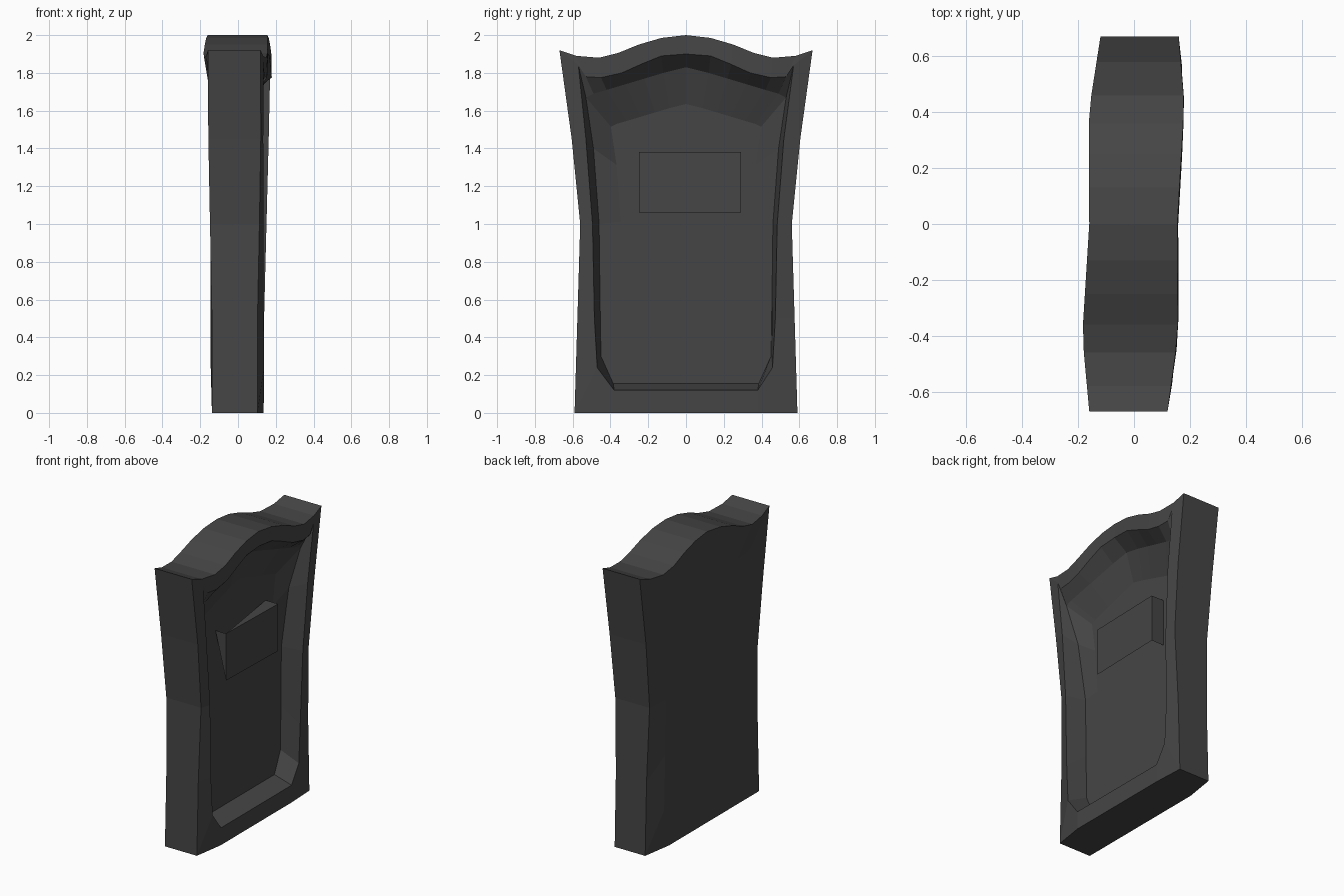
import bpy, bmesh

if "Cube" in bpy.data.objects:
    bpy.data.objects.remove(bpy.data.objects["Cube"])

stone = bpy.data.materials.new("dark_stone")
stone.diffuse_color = (0.06, 0.06, 0.06, 1)
stone.use_nodes = True
stone.node_tree.nodes["Principled BSDF"].inputs["Base Color"].default_value = stone.diffuse_color

# Half profiles (y, z) running from the base up to the crown, point for point
OUTLINE = [(.38, 0), (.59, 0), (.575, .5), (.56, 1), (.605, 1.45), (.67, 1.92),
           (.58, 1.89), (.46, 1.88), (.36, 1.905), (.25, 1.95), (.13, 1.985), (0, 2)]
RIM = [(.38, .12), (.47, .24), (.485, .5), (.495, 1), (.53, 1.45), (.57, 1.84),
       (.53, 1.78), (.45, 1.775), (.34, 1.80), (.24, 1.845), (.13, 1.89), (0, 1.9)]
FLOOR = [(.385, .155), (.45, .3), (.455, .6), (.46, 1), (.49, 1.4), (.53, 1.67),
         (.49, 1.69), (.42, 1.71), (.32, 1.74), (.22, 1.77), (.12, 1.80), (0, 1.83)]


def mirrored(half):
    return half + [(-y, z) for y, z in reversed(half[:-1])]


def scaled(loop, s, cz=1.05):
    return [(y * s, cz + (z - cz) * s) for y, z in loop]


def lerp_table(table, v):
    for (a, p), (b, q) in zip(table, table[1:]):
        if v <= b:
            return p + (q - p) * max(0, (v - a) / (b - a))
    return table[-1][1]


# The slab is slightly warped: thicker and wavier towards the top
def height_blend(z):
    return min(1, max(0, (z - .6) / 1.25))


def front_x(y, z):
    low = lerp_table([(-.55, .103), (-.48, .135), (.48, .135), (.59, .125)], y)
    top = lerp_table([(-.67, .12), (-.4, .157), (0, .155), (.43, .18), (.67, .16)], y)
    return low + (top - low) * height_blend(z)


def back_x(y, z):
    low = lerp_table([(-.59, -.138), (.45, -.138), (.57, -.105)], y)
    top = lerp_table([(-.67, -.16), (-.4, -.185), (0, -.16), (.4, -.162), (.67, -.12)], y)
    return low + (top - low) * height_blend(z)


# Recess floor: deep and flat, rising towards the lip at the top
def floor_x(y, z):
    if z < 1.5:
        return lerp_table([(1.0, .005), (1.4, .04)], z)
    return .06 + .04 * abs(y) / .53


def finish(bm, name):
    bmesh.ops.recalc_face_normals(bm, faces=bm.faces)
    mesh = bpy.data.meshes.new(name)
    bm.to_mesh(mesh)
    bm.free()
    mesh.materials.append(stone)
    obj = bpy.data.objects.new(name, mesh)
    bpy.context.collection.objects.link(obj)


# Gravestone slab: successive loops from back centre, round the edge, into the recess
outline, rim, floor = mirrored(OUTLINE), mirrored(RIM), mirrored(FLOOR)
rim = [(y - .012 if y > 0 and .2 < z < 1.5 else y, z) for y, z in rim]
loops = [
    (scaled(outline, .75), lambda y, z: -.145),
    (outline, back_x),
    (outline, front_x),
    (rim, lambda y, z: front_x(y, z) + .003),
    (floor, floor_x),
    (scaled(floor, .75), lambda y, z: .005),
]
bm = bmesh.new()
rings = [[bm.verts.new((fx(y, z), y, z)) for y, z in pts] for pts, fx in loops]
n = len(outline)
for a, b in zip(rings, rings[1:]):
    for i in range(n):
        j = (i + 1) % n
        bm.faces.new((a[i], a[j], b[j], b[i]))
bm.faces.new(rings[0])
bm.faces.new(rings[-1])
finish(bm, "gravestone_slab")

# Raised blank plaque: front plate with partly open sides and no underside
bm = bmesh.new()
front = [bm.verts.new(p) for p in ((.085, -.25, 1.06), (.1, .29, 1.06),
                                   (.1, .29, 1.38), (.085, -.25, 1.38))]
back = [bm.verts.new((.005, v.co.y, v.co.z)) for v in front]
bm.faces.new(front)
bm.faces.new((front[1], back[1], back[2], front[2]))
bm.faces.new((front[3], front[2], back[2]))
bm.faces.new((front[0], front[3], back[3]))
finish(bm, "plaque")
